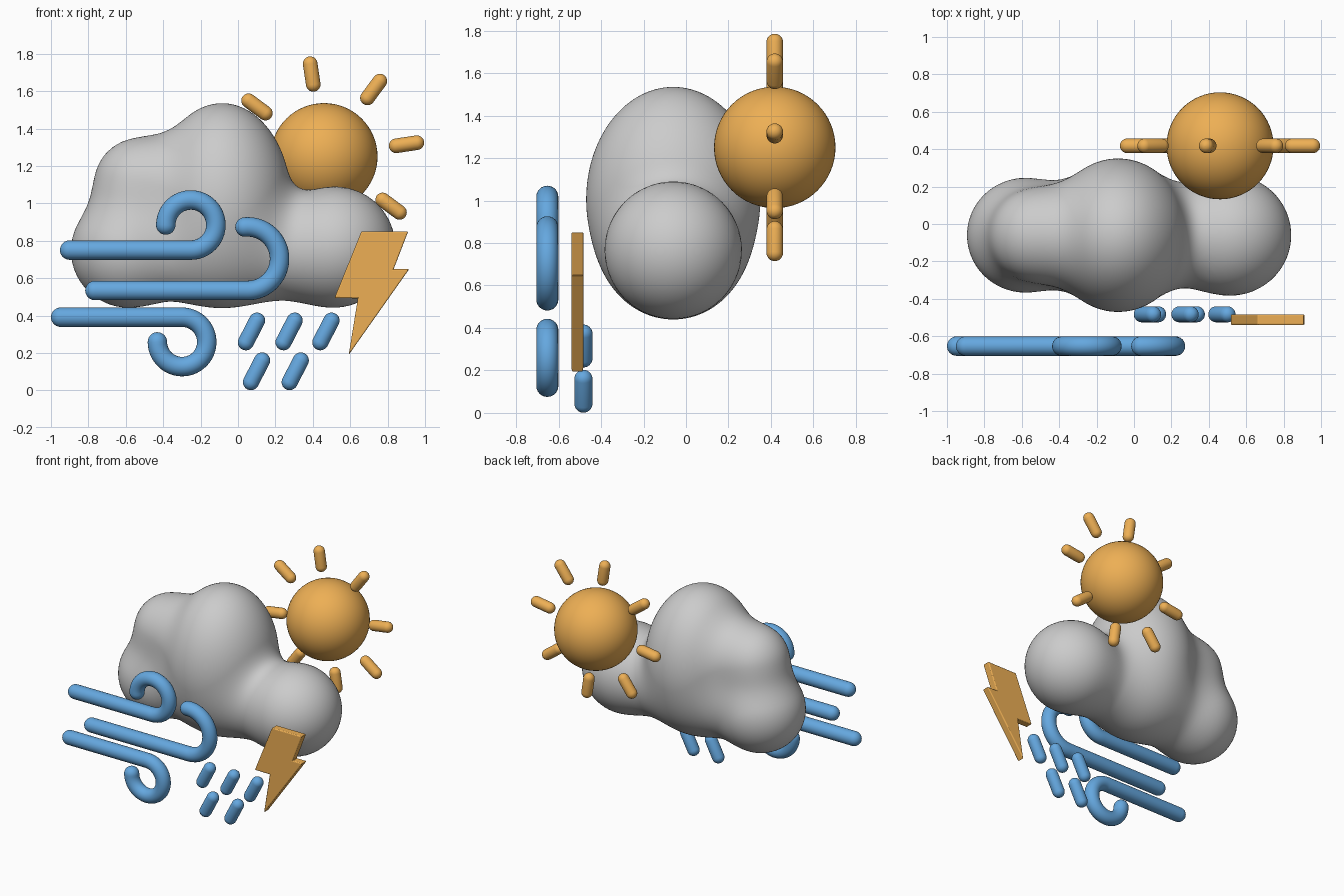
import bpy, bmesh
from math import sin, cos, pi, radians
from mathutils import Vector

if "Cube" in bpy.data.objects:
    bpy.data.objects.remove(bpy.data.objects["Cube"])


def material(name, rgb):
    m = bpy.data.materials.new(name)
    m.diffuse_color = (*rgb, 1)
    m.use_nodes = True
    m.node_tree.nodes["Principled BSDF"].inputs["Base Color"].default_value = m.diffuse_color
    return m


ORANGE = material("warm_orange", (0.85, 0.43, 0.09))
BLUE = material("sky_blue", (0.13, 0.39, 0.74))


def finish(bm, name, mat=None, smooth=True):
    bmesh.ops.recalc_face_normals(bm, faces=bm.faces)
    me = bpy.data.meshes.new(name)
    bm.to_mesh(me)
    bm.free()
    for p in me.polygons:
        p.use_smooth = smooth
    ob = bpy.data.objects.new(name, me)
    bpy.context.collection.objects.link(ob)
    if mat:
        me.materials.append(mat)
    return ob


def tube(name, path, y, r, mat, sides=24, cap=6):
    """Round-ended tube following (x, z) points at constant depth y."""
    pts = [Vector((x, y, z)) for x, z in path]
    tans = [(pts[min(i + 1, len(pts) - 1)] - pts[max(i - 1, 0)]).normalized()
            for i in range(len(pts))]
    angles = [pi / 2 * k / cap for k in range(cap)]
    stations = [(pts[0] - tans[0] * r * cos(a + .02), tans[0], r * sin(a + .02)) for a in angles]
    stations += [(p, t, r) for p, t in zip(pts, tans)]
    stations += [(pts[-1] + tans[-1] * r * cos(a + .02), tans[-1], r * sin(a + .02))
                 for a in reversed(angles)]
    bm = bmesh.new()
    side = Vector((0, 1, 0))
    rings = []
    for c, t, rad in stations:
        n = t.cross(side)
        rings.append([bm.verts.new(c + rad * (cos(2 * pi * j / sides) * n
                                              + sin(2 * pi * j / sides) * side))
                      for j in range(sides)])
    for a, b in zip(rings, rings[1:]):
        for j in range(sides):
            k = (j + 1) % sides
            bm.faces.new((a[j], a[k], b[k], b[j]))
    bm.faces.new(rings[0])
    bm.faces.new(rings[-1])
    return finish(bm, name, mat)


# Cloud: soft union of puffs, found along rays from the middle
def smin(a, b, k):
    h = max(k - abs(a - b), 0)
    return min(a, b) - h * h / (4 * k)


def ball(p, x, z, r):
    return (p - Vector((x, 0, z))).length - r


def cloud_distance(p):
    q = p - Vector((-0.085, 0, 1.005))
    s = Vector((q.x / .37, q.y / .41, q.z / .53))
    g = Vector((s.x / .37, s.y / .41, s.z / .53))
    top = s.length * (s.length - 1) / max(g.length, 1e-6)
    top = smin(top, ball(p, -0.52, 1.1, .25), .2)
    base = ball(p, min(max(p.x, -0.55), 0.48), 0.755, .275)
    base = smin(base, ball(p, -0.6, 0.745, .29), .1)
    base = smin(base, ball(p, 0.525, 0.77, .315), .1)
    return smin(top, base, .15)


bm = bmesh.new()
bmesh.ops.create_icosphere(bm, subdivisions=6, radius=1)
middle = Vector((-0.05, 0, 0.8))
for v in bm.verts:
    d = v.co.normalized()
    lo, hi = 0.1, 1.3
    for _ in range(15):
        mid = (lo + hi) / 2
        if cloud_distance(middle + d * mid) < 0:
            lo = mid
        else:
            hi = mid
    v.co = middle + d * lo + Vector((0, -0.06, 0))
finish(bm, "cloud")

# Sun ball and its eight rays
SX, SY, SZ = 0.46, 0.418, 1.25
bm = bmesh.new()
bmesh.ops.create_uvsphere(bm, u_segments=64, v_segments=32, radius=0.286)
bmesh.ops.translate(bm, verts=bm.verts, vec=(SX, SY, SZ))
finish(bm, "sun", ORANGE)
for i in range(8):
    a = radians(8.5 + 45 * i)
    tube(f"sun_ray_{i + 1}", [(SX + cos(a) * r, SZ + sin(a) * r) for r in (0.39, 0.502)],
         SY, 0.039, ORANGE)


# Wind swirls: a straight run, then an arc
def swirl(name, x0, cx, cz, r, a0, a1):
    n = 40
    arc = [radians(a0 + (a1 - a0) * i / n) for i in range(n + 1)]
    zs = cz + r * sin(arc[0])
    path = [(x0, zs)] + [(cx + r * cos(a), cz + r * sin(a)) for a in arc]
    tube(name, path, -0.653, 0.052, BLUE)


swirl("wind_upper", -0.9, -0.252, 0.884, 0.134, -90, 180)
swirl("wind_middle", -0.765, 0.052, 0.704, 0.17, -90, 95)
swirl("wind_lower", -0.948, -0.299, 0.259, 0.132, 90, -180)

# Slanted raindrops in two rows
for i, (x, z) in enumerate([(.042, .257), (.243, .257), (.44, .257), (.069, .044), (.276, .044)]):
    tube(f"raindrop_{i + 1}", [(x, z), (x + 0.06, z + 0.116)], -0.483, 0.043, BLUE)

# Lightning bolt
bm = bmesh.new()
outline = [(.66, .85), (.91, .85), (.832, .648), (.915, .648),
           (.592, .19), (.641, .492), (.516, .494)]
face = bm.faces.new([bm.verts.new((x, -0.54, z)) for x, z in outline])
out = bmesh.ops.extrude_face_region(bm, geom=[face])
bmesh.ops.translate(bm, verts=[g for g in out["geom"] if isinstance(g, bmesh.types.BMVert)],
                    vec=(0, 0.057, 0))
bolt = finish(bm, "lightning_bolt", ORANGE, smooth=False)
bev = bolt.modifiers.new("soft_edges", 'BEVEL')
bev.width = 0.007
bev.segments = 3
